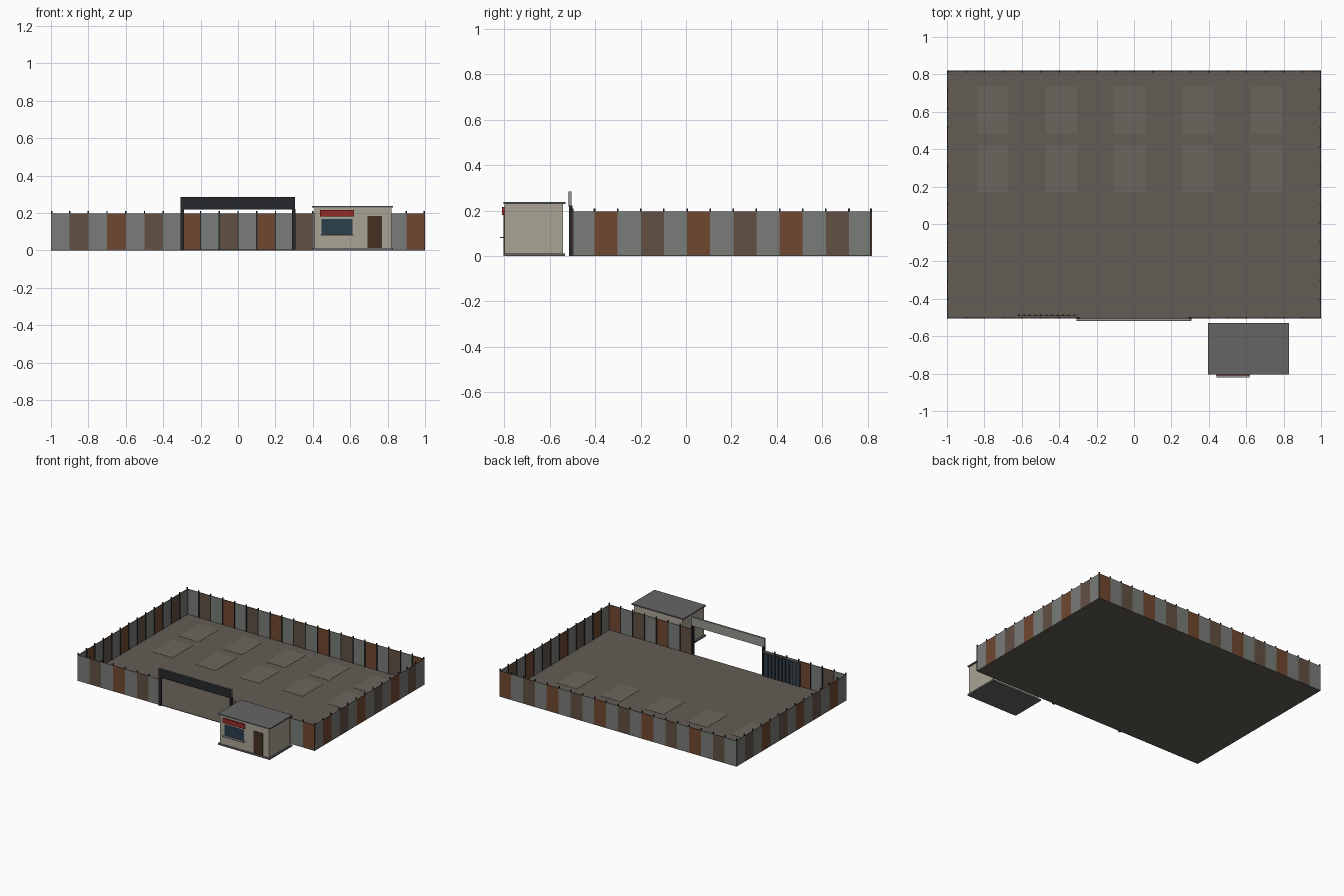
import bpy

if "Cube" in bpy.data.objects:
    bpy.data.objects.remove(bpy.data.objects["Cube"])

def mat(name, r, g, b):
    m = bpy.data.materials.new(name)
    m.diffuse_color = (r, g, b, 1)
    m.use_nodes = True
    m.node_tree.nodes["Principled BSDF"].inputs["Base Color"].default_value = m.diffuse_color
    return m

GROUND = mat("packed_earth", 0.125, 0.108, 0.09)
PAD = mat("bay_pad", 0.145, 0.13, 0.11)
GREY = mat("weathered_grey", 0.19, 0.2, 0.185)
BROWN = mat("dull_brown", 0.12, 0.08, 0.055)
RUST = mat("rust", 0.16, 0.065, 0.03)
DARK = mat("dark_steel", 0.02, 0.022, 0.025)
BEAM = mat("beam_grey", 0.3, 0.3, 0.28)
BLUE = mat("gate_blue", 0.035, 0.055, 0.075)
CREAM = mat("cabin_wall", 0.4, 0.37, 0.3)
ROOF = mat("roof_grey", 0.13, 0.13, 0.13)
GLASS = mat("window_glass", 0.025, 0.05, 0.075)
DOOR = mat("door_brown", 0.06, 0.03, 0.015)
RED = mat("sign_red", 0.3, 0.025, 0.02)

def box(name, x0, x1, y0, y1, z0, z1, m):
    """Axis-aligned box given by its limits."""
    v = [(x, y, z) for z in (z0, z1) for x, y in ((x0, y0), (x1, y0), (x1, y1), (x0, y1))]
    f = [(3, 2, 1, 0), (4, 5, 6, 7), (0, 1, 5, 4), (1, 2, 6, 5), (2, 3, 7, 6), (3, 0, 4, 7)]
    me = bpy.data.meshes.new(name)
    me.from_pydata(v, [], f)
    me.materials.append(m)
    ob = bpy.data.objects.new(name, me)
    bpy.context.collection.objects.link(ob)
    return ob

X, Y0, Y1 = 1.0, -0.505, 0.82
T, H, PH = 0.005, 0.196, 0.21       # sheet thickness, sheet height, post height
PATTERN = (GREY, BROWN, GREY, RUST)
SIDE = (GREY, RUST, GREY, BROWN)

# Yard floor and parking pads
box("yard_floor", -X, X, Y0, Y1, 0, 0.004, GROUND)
for i in range(5):
    cx = -0.755 + i * 0.366
    for y0 in (0.17, 0.485):
        box("parking_pad", cx - 0.083, cx + 0.083, y0, y0 + 0.25, 0.003, 0.0055, PAD)

# Front and back fences: sheets along x, with the gate opening at the front
for y, inward in ((Y0, 1), (Y1, -1)):
    ya, yb = sorted((y, y + inward * T))
    pa, pb = sorted((y + inward * 0.001, y + inward * 0.009))
    for i in range(20):
        if inward == 1 and 7 <= i < 13:
            continue
        x = -1 + i * 0.1
        box("fence_sheet", x, x + 0.1, ya, yb, 0, H, PATTERN[i % 4])
    for i in range(21):
        if inward == 1 and 7 < i < 13:
            continue
        x = max(-0.9965, min(0.9965, -1 + i * 0.1))
        box("fence_post", x - 0.0035, x + 0.0035, pa, pb, 0, PH, DARK)

# Side fences: sheets along y
W = (Y1 - Y0) / 13
for s in (-1, 1):
    xa, xb = sorted((s * X, s * (X - T)))
    pa, pb = sorted((s * (X - 0.001), s * (X - 0.009)))
    for i in range(13):
        y = Y0 + i * W
        box("fence_sheet", xa, xb, y, y + W, 0, H, SIDE[i % 4])
        if i:
            box("fence_post", pa, pb, y - 0.0035, y + 0.0035, 0, PH, DARK)

# Gate frame: two posts, header beam and dark fascia
for s in (-1, 1):
    box("gate_post", s * 0.298 - 0.009, s * 0.298 + 0.009, -0.516, -0.5, 0, 0.222, DARK)
box("gate_header", -0.307, 0.305, -0.515, -0.504, 0.218, 0.285, BEAM)
box("gate_fascia", -0.307, 0.305, -0.518, -0.515, 0.218, 0.285, DARK)

# Sliding gate parked open behind the fence
box("sliding_gate", -0.62, -0.315, -0.493, -0.488, 0.008, 0.185, BLUE)
for i in range(11):
    x = -0.617 + i * 0.0299
    box("gate_rib", x - 0.004, x + 0.004, -0.489, -0.484, 0.008, 0.185, DARK)

# Site office cabin
box("cabin_base", 0.395, 0.83, -0.805, -0.532, 0, 0.012, ROOF)
box("cabin_walls", 0.408, 0.82, -0.8, -0.542, 0.012, 0.23, CREAM)
box("cabin_roof", 0.395, 0.83, -0.805, -0.53, 0.229, 0.238, ROOF)
box("cabin_door", 0.693, 0.77, -0.803, -0.798, 0.012, 0.185, DOOR)
box("cabin_window", 0.447, 0.612, -0.803, -0.798, 0.083, 0.167, GLASS)
box("window_counter", 0.44, 0.618, -0.82, -0.798, 0.079, 0.084, BEAM)
box("sign_board", 0.438, 0.62, -0.81, -0.8, 0.181, 0.216, RED)
